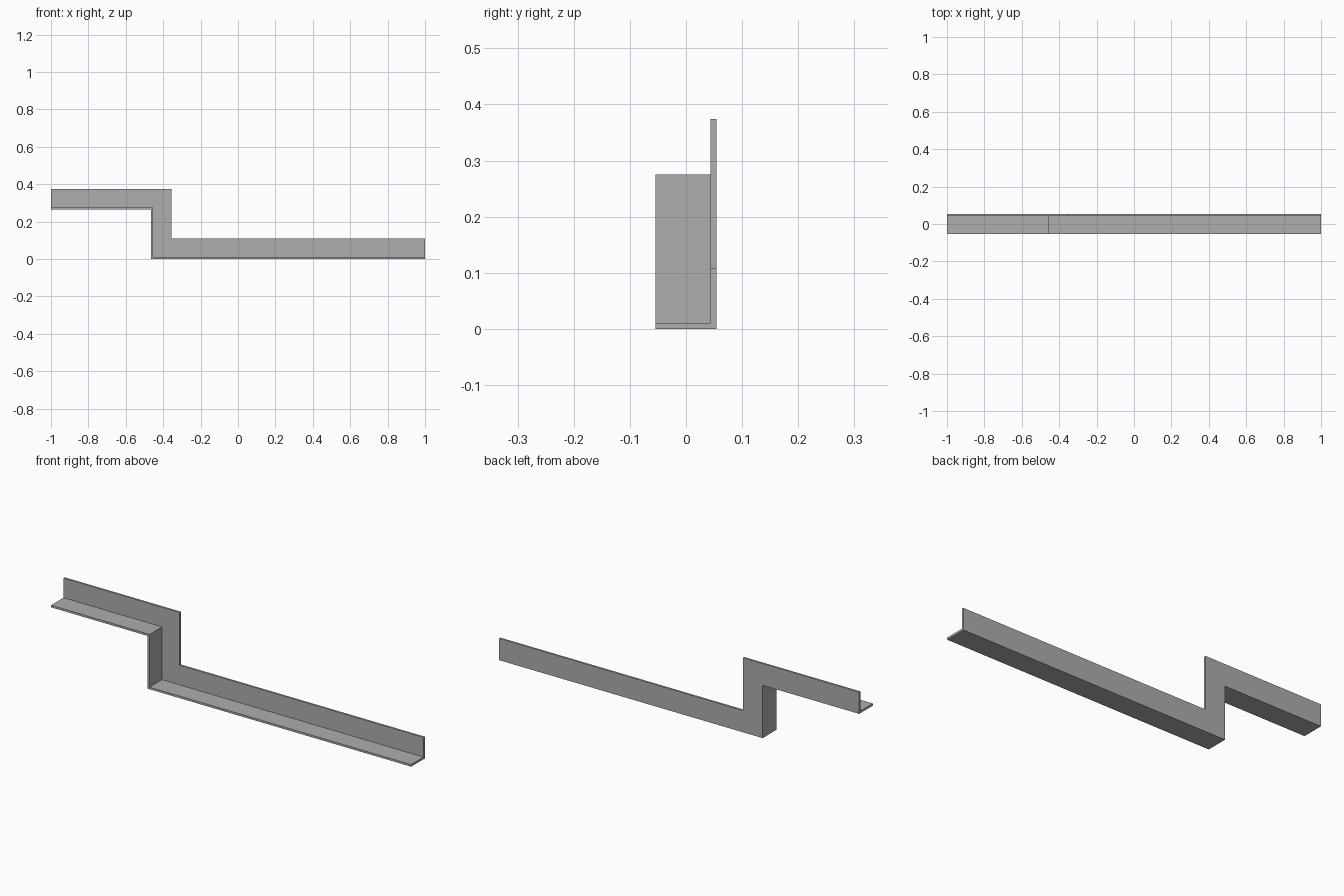
import bpy
import bmesh

cube = bpy.data.objects.get("Cube")
if cube:
    bpy.data.objects.remove(cube, do_unlink=True)

# Section sizes of the angle strip
WIDTH = 0.109
THICK = 0.0105
FRONT, BACK = -WIDTH / 2, WIDTH / 2
STEP_X, STEP_Z = -0.464, 0.265

grey = bpy.data.materials.new("steel_grey")
grey.use_nodes = True
colour = (0.42, 0.42, 0.42, 1)
grey.diffuse_color = colour
grey.node_tree.nodes["Principled BSDF"].inputs["Base Color"].default_value = colour


def step_profile(w):
    """Stepped band of width w above and right of the lower edge line."""
    return [(-1, STEP_Z), (STEP_X, STEP_Z), (STEP_X, 0), (1, 0),
            (1, w), (STEP_X + w, w), (STEP_X + w, STEP_Z + w), (-1, STEP_Z + w)]


def stepped_strip(name, w, y0, y1):
    bm = bmesh.new()
    face = bm.faces.new([bm.verts.new((x, y0, z)) for x, z in step_profile(w)])
    out = bmesh.ops.extrude_face_region(bm, geom=[face], use_keep_orig=True)
    moved = [v for v in out["geom"] if isinstance(v, bmesh.types.BMVert)]
    bmesh.ops.translate(bm, verts=moved, vec=(0, y1 - y0, 0))
    bmesh.ops.recalc_face_normals(bm, faces=bm.faces)
    mesh = bpy.data.meshes.new(name)
    bm.to_mesh(mesh)
    bm.free()
    mesh.materials.append(grey)
    obj = bpy.data.objects.new(name, mesh)
    bpy.context.collection.objects.link(obj)
    return obj


# Upright back web and the thin flange folded forward from its lower edge
stepped_strip("back_web", WIDTH, BACK - THICK, BACK)
stepped_strip("front_flange", THICK, FRONT, BACK - THICK)
